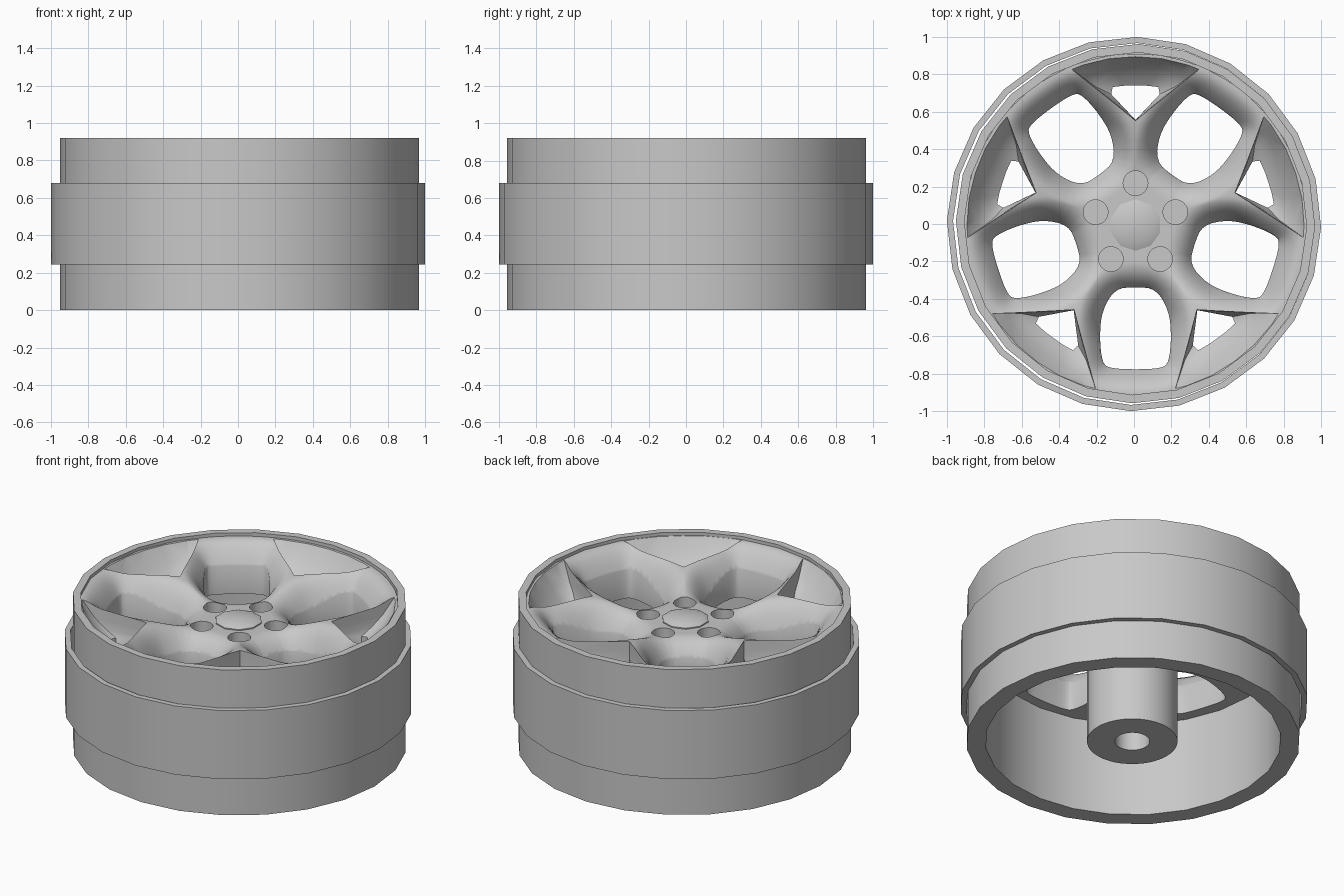
import bpy, bmesh, math

cube = bpy.data.objects.get("Cube")
if cube:
    bpy.data.objects.remove(cube)

GREY = (0.58, 0.58, 0.58, 1)
metal = bpy.data.materials.new("grey metal")
metal.use_nodes = True
metal.diffuse_color = GREY
metal.node_tree.nodes["Principled BSDF"].inputs["Base Color"].default_value = GREY

SECTOR = math.tau / 5
UNDERSIDE = 0.6
DISC_RADIUS = 0.915
# The rim and spokes sit slightly off the centre of the outer band
RIM_AT = (0.008, 0.002, 0)
HUB_AT = (0.008, -0.006, 0)


def make_object(name, bm, at=(0, 0, 0)):
    bmesh.ops.remove_doubles(bm, verts=bm.verts, dist=0.0001)
    bmesh.ops.recalc_face_normals(bm, faces=bm.faces)
    bmesh.ops.translate(bm, vec=at, verts=bm.verts)
    mesh = bpy.data.meshes.new(name)
    bm.to_mesh(mesh)
    bm.free()
    mesh.materials.append(metal)
    obj = bpy.data.objects.new(name, mesh)
    bpy.context.collection.objects.link(obj)
    return obj


def smooth(obj, degrees):
    bpy.ops.object.select_all(action="DESELECT")
    obj.select_set(True)
    bpy.context.view_layer.objects.active = obj
    bpy.ops.object.shade_smooth_by_angle(angle=math.radians(degrees))


def revolve(name, profile, sides, turn, at):
    """Spin a closed (radius, height) profile around the axle."""
    bm = bmesh.new()
    rings = []
    for i in range(sides):
        a = math.tau * i / sides + turn
        rings.append([bm.verts.new((r * math.cos(a), r * math.sin(a), z)) for r, z in profile])
    for i in range(sides):
        a, b = rings[i], rings[(i + 1) % sides]
        for j in range(len(profile)):
            k = (j + 1) % len(profile)
            if profile[j][0] + profile[k][0] > 0:
                bm.faces.new((a[j], b[j], b[k], a[k]))
    smooth(make_object(name, bm, at), 30)


def outline(half, passes=0):
    """Mirror a half outline of (side, outward) points and cut its corners."""
    pts = half + [(-v, u) for v, u in reversed(half) if v > 0]
    for _ in range(passes):
        new = []
        for (ax, ay), (bx, by) in zip(pts, pts[1:] + pts[:1]):
            new += [(ax * 0.75 + bx * 0.25, ay * 0.75 + by * 0.25),
                    (ax * 0.25 + bx * 0.75, ay * 0.25 + by * 0.75)]
        pts = new
    return pts


def outside(pts, x, y):
    """Signed distance outside a convex counter-clockwise outline."""
    best = -1.0
    for (ax, ay), (bx, by) in zip(pts, pts[1:] + pts[:1]):
        dx, dy = bx - ax, by - ay
        best = max(best, ((x - ax) * dy - (y - ay) * dx) / math.hypot(dx, dy))
    return best


def ease(t):
    t = min(max(t, 0), 1)
    return t * t * (3 - 2 * t)


# Openings, measured outward from the axle
big_window = outline([(0, 0.33), (0.11, 0.34), (0.18, 0.46), (0.192, 0.6),
                      (0.178, 0.735), (0.14, 0.765), (0, 0.772)], 2)
small_window = outline([(0, 0.562), (0.13, 0.7), (0.122, 0.738), (0.06, 0.745), (0, 0.746)])
notch_low = outline([(0, 0.56), (0.21, 0.738), (0.19, 0.765), (0.1, 0.785), (0, 0.79)])
notch_mid = outline([(0, 0.559), (0.27, 0.781), (0.24, 0.81), (0.12, 0.835), (0, 0.84)])
notch_top = outline([(0, 0.558), (0.34, 0.832), (0.28, 0.856), (0.14, 0.89), (0, 0.9)])
lug_hole = [(0.066 * math.cos(math.tau * i / 24), 0.224 + 0.066 * math.sin(math.tau * i / 24))
            for i in range(24)]


def surface(r, angle):
    """Height of the spoke face: crests with pockets sweeping to the windows."""
    off = abs((angle + math.pi / 2 + SECTOR / 2) % SECTOR - SECTOR / 2)
    crest = 0.79 + 0.07 * ease((r - 0.22) / 0.36) + 0.04 * ease((r - 0.5) / 0.4)
    edge = 0.7 + 0.08 * ease((r - 0.5) / 0.25)
    away = outside(big_window, r * math.sin(off), r * math.cos(off))
    t = min(max(away / 0.13, -0.25), 1)
    return edge + (crest - edge) * (1 - (1 - t) ** 2)


# Spoked disc
STEPS, RINGS = 240, 60
bm = bmesh.new()
centre = bm.verts.new((0, 0, surface(0, 0)))
rings = []
for j in range(1, RINGS + 1):
    r = DISC_RADIUS * j / RINGS
    ring = []
    for i in range(STEPS):
        a = math.tau * i / STEPS
        ring.append(bm.verts.new((r * math.cos(a), r * math.sin(a), surface(r, a))))
    rings.append(ring)
base = [bm.verts.new((v.co.x, v.co.y, UNDERSIDE)) for v in rings[-1]]
rings.append(base)
for i in range(STEPS):
    k = (i + 1) % STEPS
    bm.faces.new((centre, rings[0][i], rings[0][k]))
    for inner, outer in zip(rings, rings[1:]):
        bm.faces.new((inner[i], outer[i], outer[k], inner[k]))
bm.faces.new(base[::-1])
disc = make_object("spoked_disc", bm, HUB_AT)

# Cutters for the windows, the flared fork notches and the lug holes
bm = bmesh.new()
stacks = (
    (0.5, [(big_window, 0.4), (big_window, 1.1)]),
    (0, [(small_window, 0.4), (small_window, 0.73), (notch_low, 0.76),
         (notch_mid, 0.81), (notch_top, 0.9), (notch_top, 1.1)]),
    (0, [(lug_hole, 0.72), (lug_hole, 1.1)]),
)
for n in range(5):
    for turn, levels in stacks:
        a = math.pi / 2 + (n + turn) * SECTOR
        c, s = math.cos(a), math.sin(a)
        loops = [[bm.verts.new((u * c + v * s, u * s - v * c, z)) for v, u in pts]
                 for pts, z in levels]
        bm.faces.new(loops[0][::-1])
        bm.faces.new(loops[-1])
        for low, high in zip(loops, loops[1:]):
            for i in range(len(low)):
                k = (i + 1) % len(low)
                bm.faces.new((low[i], low[k], high[k], high[i]))
bmesh.ops.triangulate(bm, faces=[f for f in bm.faces if len(f.verts) == 4])
cutter = make_object("window_cutter", bm, HUB_AT)
cutter.hide_render = True

cut = disc.modifiers.new("windows", "BOOLEAN")
cut.operation = "DIFFERENCE"
cut.solver = "EXACT"
cut.object = cutter
bpy.ops.object.select_all(action="DESELECT")
disc.select_set(True)
bpy.context.view_layer.objects.active = disc
bpy.ops.object.modifier_apply(modifier=cut.name)
bpy.data.objects.remove(cutter)
smooth(disc, 38)

# Barrel with a raised lip, and the outer band
TILT = math.radians(-1)
revolve("rim_barrel", [(0.85, 0), (0.96, 0), (0.96, 0.92), (0.915, 0.92),
                       (0.915, 0.7), (0.85, 0.7)], 24, TILT, RIM_AT)
revolve("outer_band", [(0.967, 0.245), (1, 0.245), (1, 0.68), (0.967, 0.68)],
        24, TILT, (0, 0, 0))

# Axle hub behind the disc and the centre cap in front
revolve("axle_hub", [(0.1, 0), (0.26, 0), (0.26, 0.62), (0.1, 0.62)], 40, 0, HUB_AT)
revolve("centre_cap", [(0, 0.7), (0.137, 0.7), (0.137, 0.797), (0.1, 0.813), (0, 0.818)],
        10, math.pi / 10, HUB_AT)
